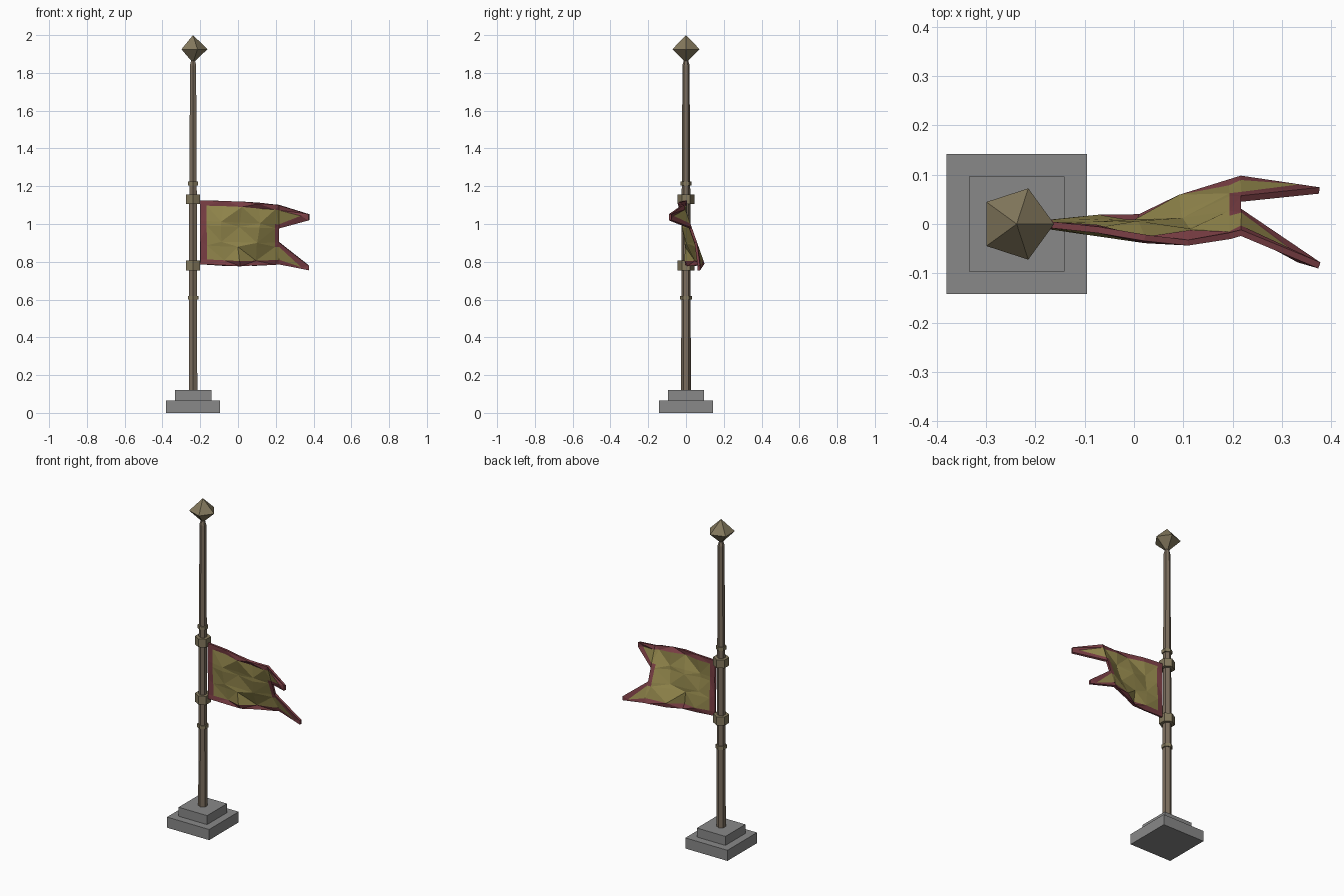
import bpy, bmesh
from math import sin, cos, pi

if "Cube" in bpy.data.objects:
    bpy.data.objects.remove(bpy.data.objects["Cube"])

PX = -0.238  # pole axis


def mat(name, rgb):
    m = bpy.data.materials.new(name)
    m.diffuse_color = (*rgb, 1)
    m.use_nodes = True
    m.node_tree.nodes["Principled BSDF"].inputs["Base Color"].default_value = m.diffuse_color
    return m


wood = mat("pole_wood", (0.20, 0.155, 0.11))
brass = mat("dull_brass", (0.23, 0.19, 0.11))
gold = mat("gold_cloth", (0.30, 0.25, 0.075))
red = mat("red_trim", (0.20, 0.05, 0.06))
stone = mat("grey_stone", (0.25, 0.25, 0.25))


def finish(name, bm, mats):
    bmesh.ops.recalc_face_normals(bm, faces=bm.faces)
    me = bpy.data.meshes.new(name)
    bm.to_mesh(me)
    bm.free()
    for m in mats:
        me.materials.append(m)
    ob = bpy.data.objects.new(name, me)
    bpy.context.collection.objects.link(ob)
    return ob


def lathe(name, profile, sides, phase, material):
    """Flat-sided solid of revolution around the pole axis; r = 0 makes a point."""
    bm = bmesh.new()
    rings = []
    for r, z in profile:
        n = sides if r > 0 else 1
        rings.append([bm.verts.new((PX + r * cos(phase + 2 * pi * i / sides),
                                    r * sin(phase + 2 * pi * i / sides), z)) for i in range(n)])
    for a, b in zip(rings, rings[1:]):
        for i in range(sides):
            j = (i + 1) % sides
            quad = [a[i % len(a)], a[j % len(a)], b[j % len(b)], b[i % len(b)]]
            bm.faces.new(list(dict.fromkeys(quad)))
    for end in (rings[0], rings[-1]):
        if len(end) > 2:
            bm.faces.new(end)
    return finish(name, bm, [material])


# Stepped stone base
for name, half, z0, z1 in (("base_lower", 0.1425, 0, 0.065), ("base_upper", 0.0965, 0.065, 0.12)):
    r = half * 2 ** 0.5
    lathe(name, [(r, z0), (r, z1)], 4, pi / 4, stone)

# Tapering pole, collars and finial
lathe("pole", [(0.026, 0.115), (0.0245, 0.61), (0.0235, 1.13), (0.022, 1.215),
               (0.019, 1.80), (0.019, 1.84), (0.012, 1.865), (0.012, 1.89)], 6, pi / 2, wood)
for name, r, z, h in (("small_collar_low", 0.032, 0.61, 0.02), ("flag_collar_low", 0.044, 0.78, 0.052),
                      ("flag_collar_high", 0.044, 1.13, 0.05), ("small_collar_high", 0.030, 1.215, 0.02)):
    lathe(name, [(r, z - h / 2), (r, z + h / 2)], 6, pi / 2, brass)
lathe("finial", [(0, 1.853), (0.076, 1.925), (0, 2.0)], 5, 0, brass)

# Swallow-tailed flag: columns of (x, z low, z high, y low, y high, ripple)
cols = [(-0.200, 0.785, 1.125, 0.000, 0.000, 0.000),
        (-0.165, 0.785, 1.124, 0.000, -0.002, 0.004),
        (-0.080, 0.780, 1.122, 0.004, -0.012, 0.010),
        (0.010, 0.778, 1.118, 0.014, -0.028, -0.012),
        (0.105, 0.780, 1.110, 0.048, -0.038, 0.014),
        (0.195, 0.786, 1.103, 0.085, -0.024, -0.006),
        (0.217, 0.788, 1.100, 0.092, -0.018, 0.000)]
rows = [0, 0.08, 0.30, 0.37, 0.61, 0.68, 0.92, 1]
bm = bmesh.new()
grid = []
for c, (x, zl, zh, yl, yh, w) in enumerate(cols):
    grid.append([bm.verts.new((x + (0.012 * sin(5 * v + c) if 1 < c < 5 else 0),
                               yl + (yh - yl) * v + w * sin(2 * pi * v + 0.4 * c) * (0 < v < 1),
                               zl + (zh - zl) * v)) for v in rows])


def face(verts, is_trim):
    bm.faces.new(verts).material_index = int(is_trim)


last = len(cols) - 2
for c in range(last + 1):
    for r in range(7):
        a, b, d, e = grid[c][r], grid[c + 1][r], grid[c + 1][r + 1], grid[c][r + 1]
        trim = c == 0 or r in (0, 6) or (c == last and 2 <= r <= 4)
        if (c + r) % 2:
            face([a, b, d], trim)
            face([a, d, e], trim)
        else:
            face([a, b, e], trim)
            face([b, d, e], trim)

# Two tails: each a gold wedge between two red strips
end = grid[-1]
for i, y, z_low, z_in, z_high in ((0, 0.068, 0.755, 0.772, 0.779), (4, -0.084, 1.020, 1.043, 1.052)):
    lo, hi = bm.verts.new((0.376, y, z_low)), bm.verts.new((0.376, y, z_high))
    tip = bm.verts.new((0.335, y + (0.006 if i == 0 else 0.012), z_in))
    if i == 0:
        # lower tail: rows 0-3
        a, b, c, d = end[0], end[1], end[2], end[3]
    else:
        # upper tail: rows 4-7
        a, b, c, d = end[4], end[5], end[6], end[7]
    face([a, lo, tip], True)
    face([a, tip, b], True)
    face([b, tip, c], False)
    face([c, tip, hi], True)
    face([c, hi, d], True)
    face([lo, hi, tip], True)

flag = finish("flag", bm, [gold, red])
thick = flag.modifiers.new("thickness", "SOLIDIFY")
thick.thickness = 0.013
thick.offset = 0
